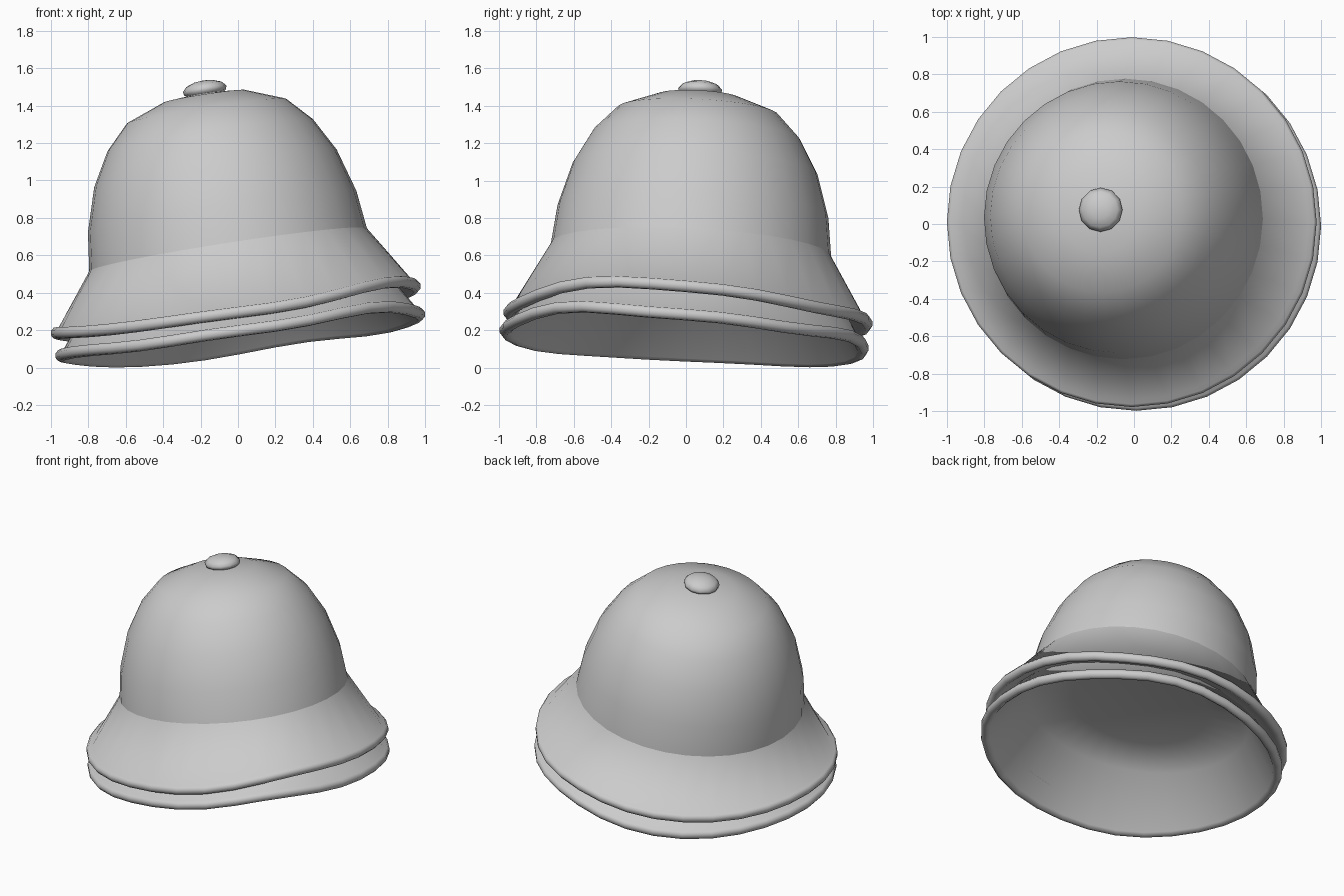
import bpy, bmesh, math
from mathutils import Vector

if "Cube" in bpy.data.objects:
    bpy.data.objects.remove(bpy.data.objects["Cube"])

N = 32
AXIS = Vector((-0.155, 0.05, 1)).normalized()
U = Vector((1, 0, 0.155)).normalized()
V = AXIS.cross(U).normalized()
BASE = Vector((-0.053, 0.027, 0.63))


def wave(samples, a):
    """Smooth periodic height through evenly spaced samples."""
    n = len(samples)
    total = sum(samples) / n
    for k in range(1, n // 2 + 1):
        w = (1 if k == n // 2 else 2) / n
        total += w * sum(s * math.cos(k * (a - i * 2 * math.pi / n)) for i, s in enumerate(samples))
    return total


def ring(r, t, base=BASE, n=N):
    """Circle of radius r at height t on the tilted axis."""
    return [base + AXIS * t + (U * math.cos(a) + V * math.sin(a)) * r
            for a in (2 * math.pi * i / n for i in range(n))]


def rim(centre, samples, r, dz=0.0):
    """Wavy ring that forms the edge of a brim."""
    return [Vector((centre[0] + r * math.cos(a), centre[1] + r * math.sin(a), wave(samples, a) + dz))
            for a in (2 * math.pi * i / N for i in range(N))]


def rolled(centre, samples, r=0.956, tube=0.033):
    """Rings round the rolled edge, from the top over the outside to the underside."""
    return [rim(centre, samples, r + tube * math.cos(b), tube * math.sin(b))
            for b in (math.radians(d) for d in (110, 60, 20, -20, -60, -100, -150))]


def loft(name, rings, tip=None, angle=30):
    bm = bmesh.new()
    rows = [[bm.verts.new(p) for p in row] for row in rings]
    n = len(rows[0])
    for lo, hi in zip(rows, rows[1:]):
        for i in range(n):
            j = (i + 1) % n
            bm.faces.new((lo[i], lo[j], hi[j], hi[i]))
    if tip is not None:
        v = bm.verts.new(tip)
        for i in range(n):
            bm.faces.new((rows[-1][i], rows[-1][(i + 1) % n], v))
    mesh = bpy.data.meshes.new(name)
    bm.to_mesh(mesh)
    bm.free()
    ob = bpy.data.objects.new(name, mesh)
    bpy.context.collection.objects.link(ob)
    bpy.ops.object.select_all(action='DESELECT')
    ob.select_set(True)
    bpy.context.view_layer.objects.active = ob
    bpy.ops.object.shade_smooth_by_angle(angle=math.radians(angle))
    return ob


dome = [(0.75, 0), (0.725, 0.207), (0.655, 0.44), (0.555, 0.62),
        (0.43, 0.75), (0.22, 0.83)]
upper = [0.435, 0.39, 0.325, 0.285, 0.235, 0.185, 0.165, 0.17,
         0.185, 0.19, 0.205, 0.245, 0.295, 0.35, 0.43, 0.46]
lower = [0.285, 0.245, 0.20, 0.17, 0.105, 0.05, 0.034, 0.048,
         0.065, 0.085, 0.105, 0.145, 0.20, 0.255, 0.32, 0.315]
UP_C, LOW_C = (-0.012, 0.010), (0.012, -0.010)

# Crown
loft("crown", [ring(r, t) for r, t in dome], BASE + AXIS * 0.85)

# Outer brim: rolled edge with an underside lip that meets the lower brim
outer = [rim(UP_C, upper, 0.87, 0.0)] + rolled(UP_C, upper)[::-1] + [ring(0.75, 0)]
loft("outer_brim", outer, angle=70)

# Lower brim with rolled edge, its inside closing in a shallow hollow
low_base = BASE - AXIS * 0.14
hollow = [ring(0.75, 0, low_base)] + rolled(LOW_C, lower)
hollow += [ring(0.73, -0.01, low_base), ring(0.45, 0.03, low_base)]
loft("lower_brim", hollow, low_base + AXIS * 0.045, angle=70)

# Button on top
button = [(0.08, -0.035), (0.112, -0.015), (0.118, 0.005), (0.095, 0.03), (0.05, 0.046)]
top = BASE + AXIS * 0.865 + Vector((0.008, 0.006, 0))
loft("top_button", [ring(r, t, top, 12) for r, t in button], top + AXIS * 0.051, angle=60)
